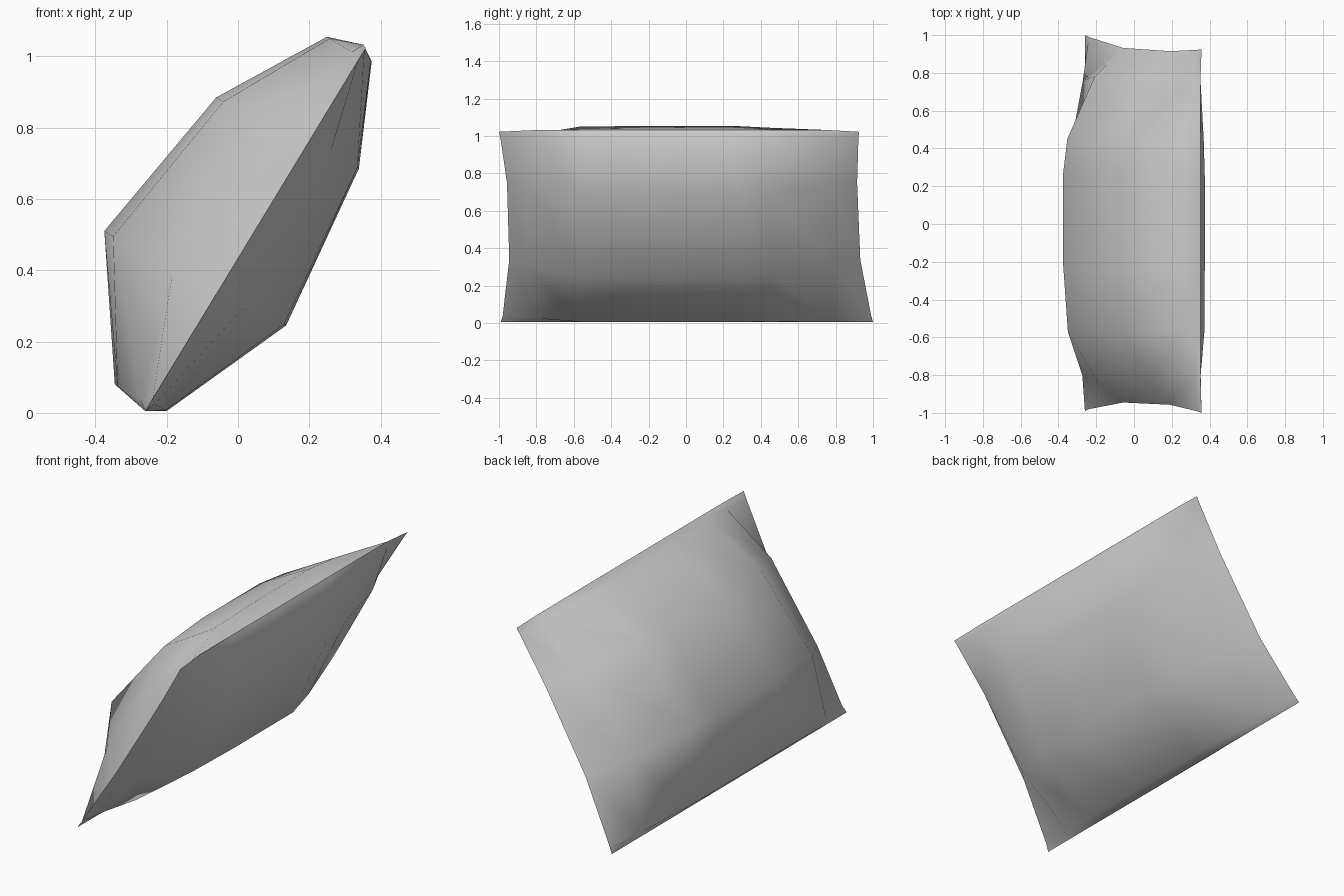
import bpy, bmesh
from mathutils import Vector

if "Cube" in bpy.data.objects:
    bpy.data.objects.remove(bpy.data.objects["Cube"])

# Leaning pillow: seam plane runs along "up_dir" and y, thickness along "back_dir"
base = Vector((-0.26, 0, 0.005))
up_dir = Vector((0.519, 0, 0.855))
back_dir = Vector((-0.855, 0, 0.519))

# Mid cross-section (u along the pillow, w thickness), bottom seam first
back = [(0.02, 0.112), (0.372, 0.36), (0.855, 0.286), (1.161, 0.109)]
front = [(1.167, -0.034), (0.892, -0.159), (0.41, -0.213), (0.031, -0.051)]
seam_low, seam_top = (0, 0), (1.195, 0.01)

# Stations: y at edges, y at middle, then fullness of
# back middle, back edge, front middle, front edge
stations = [(-0.80, -0.85, 0.38, 0.25, 0.42, 0.25),
            (-0.57, -0.57, 0.92, 0.92, 0.97, 0.92),
            (-0.22, -0.22, 1, 1, 1, 1),
            (0.25, 0.27, 1, 1, 1, 1),
            (0.45, 0.45, 0.93, 0.82, 0.82, 0.80),
            (0.76, 0.78, 0.46, 0.22, 0.36, 0.22)]

bm = bmesh.new()


def point(u, w, y):
    p = base + up_dir * u + back_dir * w
    return bm.verts.new((p.x, y, p.z))


def end_ring(ys):
    # Collapsed ring: back and front share the curved end seam
    us = [0, 0.04, 0.39, 0.87, 1.15, 1.19]
    line = [point(u, 0, y) for u, y in zip(us, ys)]
    return line + line[4:0:-1]


def ring(ye, ym, bmid, be, fm, fe):
    ys = (ye, ym, ym, ye)
    pts = [point(*seam_low, ye)]
    pts += [point(u, w * f, y) for (u, w), f, y in zip(back, (be, bmid, bmid, be), ys)]
    pts.append(point(*seam_top, ye))
    pts += [point(u, w * f, y) for (u, w), f, y in zip(front, (fe, fm, fm, fe), ys)]
    return pts


rings = [end_ring([-0.99, -0.98, -0.945, -0.957, -0.992, -1.0])]
rings += [ring(*s) for s in stations]
rings.append(end_ring([1.0, 0.99, 0.932, 0.915, 0.922, 0.925]))

# Skin the pillow
for a, b in zip(rings, rings[1:]):
    for i in range(10):
        j = (i + 1) % 10
        bm.faces.new((a[i], a[j], b[j], b[i]))
bmesh.ops.recalc_face_normals(bm, faces=bm.faces)
for f in bm.faces:
    f.smooth = True

# Crisp seam all the way round
seam = set(rings[0]) | set(rings[-1])
seam |= {r[k] for r in rings for k in (0, 5)}
for e in bm.edges:
    if e.verts[0] in seam and e.verts[1] in seam:
        e.smooth = False

mesh = bpy.data.meshes.new("pillow")
bm.to_mesh(mesh)
bm.free()
pillow = bpy.data.objects.new("pillow", mesh)
bpy.context.collection.objects.link(pillow)
